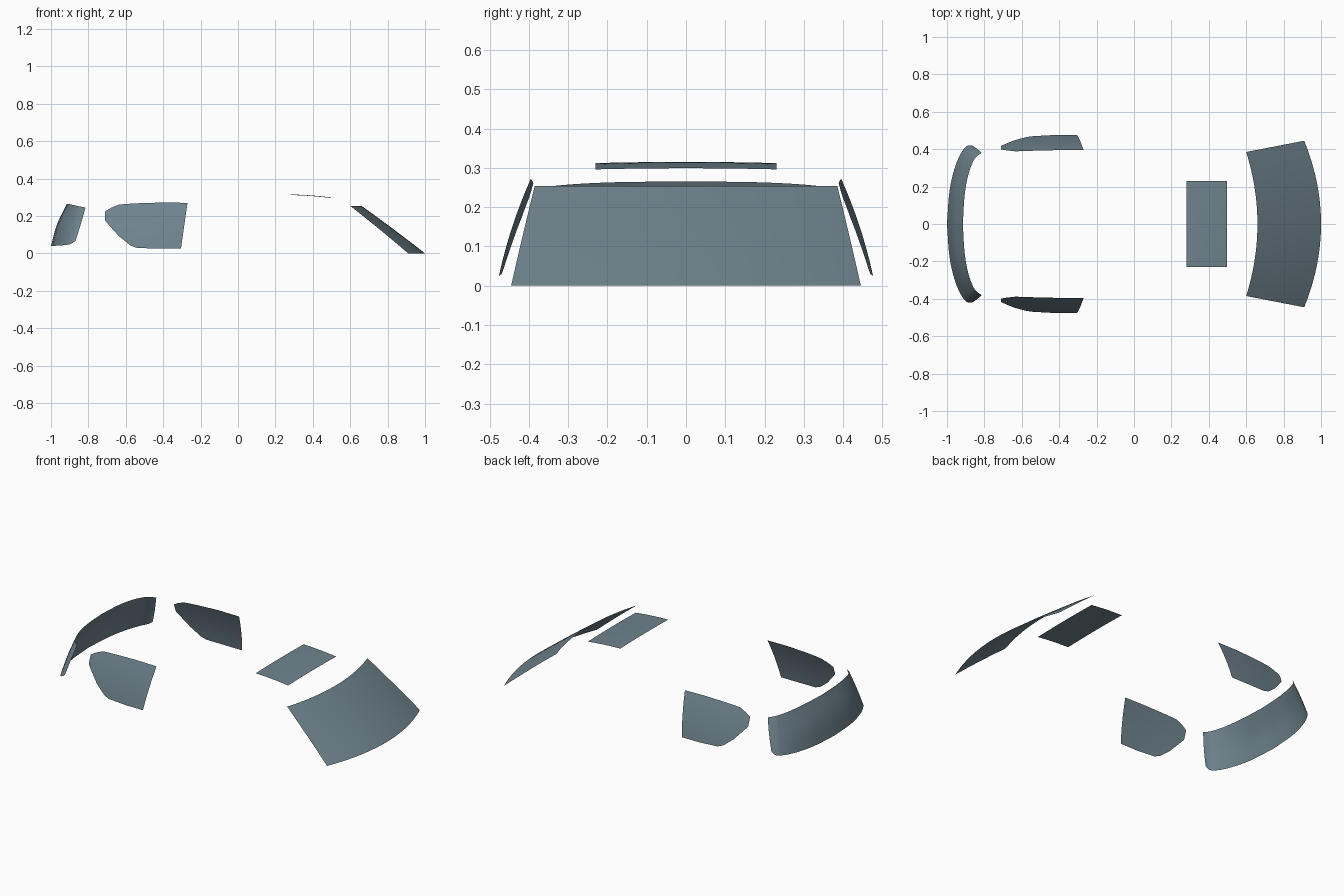
import bpy, math
from mathutils import Vector

if "Cube" in bpy.data.objects:
    bpy.data.objects.remove(bpy.data.objects["Cube"])

glass = bpy.data.materials.new("tinted_glass")
glass.diffuse_color = (0.16, 0.23, 0.27, 1)
glass.use_nodes = True
glass.node_tree.nodes["Principled BSDF"].inputs["Base Color"].default_value = glass.diffuse_color


def smooth_path(pts, steps):
    """Catmull-Rom curve through the given points."""
    p = [Vector(q) for q in pts]
    p = [2 * p[0] - p[1]] + p + [2 * p[-1] - p[-2]]
    out = []
    for i in range(1, len(p) - 2):
        a, b, c, d = p[i - 1:i + 3]
        for k in range(steps):
            t = k / steps
            out.append(0.5 * (2 * b + (c - a) * t + (2 * a - 5 * b + 4 * c - d) * t * t
                              + (3 * b - a - 3 * c + d) * t ** 3))
    return out + [p[-2]]


def sheet(name, rows, mirror=False):
    """Smooth single-layer pane from a grid of points."""
    n = len(rows[0])
    verts = [v for r in rows for v in r]
    faces = [(i * n + j, i * n + j + 1, (i + 1) * n + j + 1, (i + 1) * n + j)
             for i in range(len(rows) - 1) for j in range(n - 1)]
    me = bpy.data.meshes.new(name)
    me.from_pydata(verts, [], faces)
    me.materials.append(glass)
    me.polygons.foreach_set("use_smooth", [True] * len(faces))
    ob = bpy.data.objects.new(name, me)
    bpy.context.collection.objects.link(ob)
    if mirror:
        m = ob.modifiers.new("mirror", 'MIRROR')
        m.use_axis = (False, True, False)
        m.merge_threshold = 0.0005
    return ob


# windshield: curved in plan, wider at the bottom
rows = []
for i in range(7):
    t = i / 6
    row = []
    for j in range(25):
        s = -1 + j / 12
        x = 0.66 + 0.34 * t - (0.06 + 0.03 * t) * s * s
        z = 0.254 * (1 - t) + 0.012 * t * (1 - t)
        row.append((x, (0.385 + 0.06 * t) * s, z))
    rows.append(row)
sheet("windshield", rows)

# roof window: gently arched both ways
rows = []
for i in range(9):
    t = i / 8
    rows.append([(0.28 + 0.218 * t, 0.23 * s / 6,
                  0.315 - 0.005 * t - 0.011 * t * t - 0.003 * (s / 6) ** 2)
                 for s in range(-6, 7)])
sheet("roof_window", rows[::-1])

# rear side windows: pairs of top and bottom outline points (x, z)
top = [(-.27, .27), (-.40, .272), (-.53, .268), (-.60, .264), (-.635, .261), (-.68, .243), (-.71, .225)]
low = [(-.305, .025), (-.42, .025), (-.54, .029), (-.575, .042), (-.635, .090), (-.68, .140), (-.71, .175)]
rows = []
for (xa, za), (xb, zb) in zip(top, low):
    row = []
    for k in range(9):
        t = k / 8
        x, z = xa + (xb - xa) * t, za + (zb - za) * t
        h = (0.27 - z) / 0.245
        y = 0.396 + 0.08 * h + 0.028 * h * (1 - h) - 0.016 * max(0, (-0.45 - x) / 0.26)
        row.append((x, y, z))
    rows.append(row)
sheet("rear_side_window", rows, mirror=True)

# wraparound rear window: half edges from the centre out, mirrored
upper = [(-.915, 0, .265), (-.906, .15, .264), (-.887, .26, .260), (-.86, .335, .254), (-.84, .362, .250), (-.815, .38, .245)]
middle = [(-.968, 0, .155), (-.956, .17, .155), (-.926, .29, .152), (-.89, .366, .150), (-.867, .392, .150), (-.841, .404, .155)]
lower = [(-1, 0, .04), (-.986, .18, .04), (-.955, .31, .042), (-.92, .387, .045), (-.893, .417, .051), (-.868, .421, .068)]
edges = [smooth_path(e, 4) for e in (upper, middle, lower)]
rows = [smooth_path(col, 4) for col in zip(*edges)]
sheet("rear_window", rows, mirror=True)
